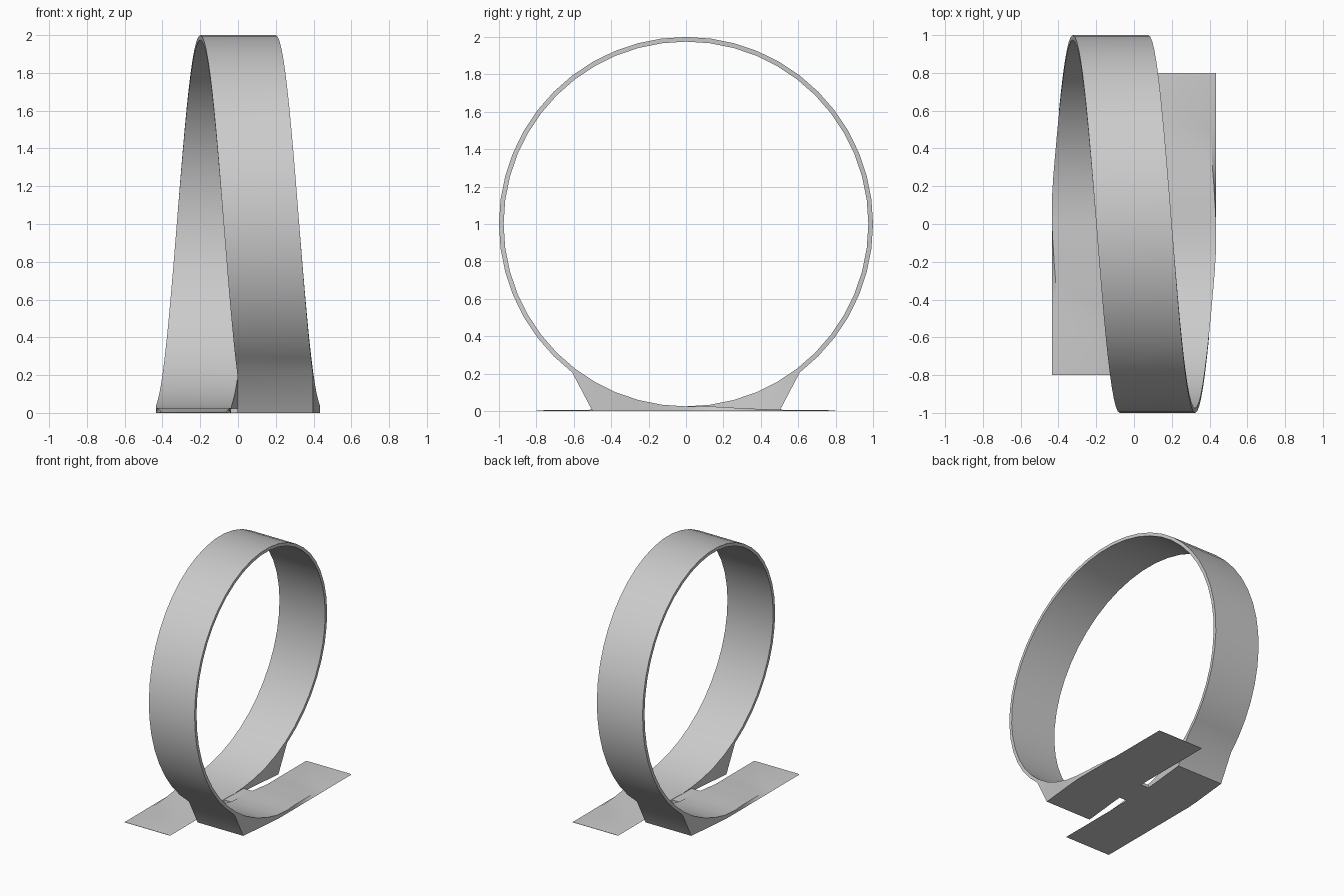
import bpy, bmesh
from math import sin, cos, pi, radians

if "Cube" in bpy.data.objects:
    bpy.data.objects.remove(bpy.data.objects["Cube"])

HALF = 0.2      # half width of the ribbon
END_X = 0.235   # sideways offset of the flat exits
THICK = 0.025
SEG = 24        # segments per half loop
FOOT = 19       # step where the foot block begins


def section(x, low, high, inset=0.0):
    """Ribbon cross-section: two under points and two upper points."""
    return [(x - HALF, *low), (x + HALF, *low),
            (x + HALF - inset, *high), (x - HALF + inset, *high)]


def circle(a, r):
    return (-r * sin(a), 1 + r * cos(a))


def mesh_object(name, bm):
    bmesh.ops.remove_doubles(bm, verts=bm.verts, dist=0.00005)
    bmesh.ops.recalc_face_normals(bm, faces=bm.faces)
    me = bpy.data.meshes.new(name)
    bm.to_mesh(me)
    bm.free()
    ob = bpy.data.objects.new(name, me)
    bpy.context.collection.objects.link(ob)
    return ob


# Half of the track: top of loop, down the front, foot block, exit ramp
half = []
for i in range(SEG + 1):
    a = pi * i / SEG
    x = min(END_X, 0.248 * a / pi)
    top = circle(a, 1 - THICK)
    if i <= FOOT:
        half.append(section(x, circle(a, 1), top))
    if i >= FOOT:
        t = (i - FOOT) / (SEG - FOOT)
        half.append(section(x, (-0.5 * (1 - t), 0), top))
for y, z, inset in ((0.1, 0.026, 0.006), (0.2, 0.021, 0.012), (0.3, 0.015, 0.02),
                    (0.5, 0.007, 0.025), (0.75, 0.005, 0.025), (0.8, 0.002, 0.025)):
    half.append(section(END_X, (y, 0), (y, z), inset))

# The other half is the same, turned 180 degrees about z
turned = [[(-s[k][0], -s[k][1], s[k][2]) for k in (1, 0, 3, 2)] for s in half]
sections = turned[:0:-1] + half

bm = bmesh.new()
rings = [[bm.verts.new(p) for p in s] for s in sections]
for r, s in zip(rings, rings[1:]):
    for k in range(4):
        n = (k + 1) % 4
        bm.faces.new((r[k], r[n], s[n], s[k]))
bm.faces.new(rings[0])
bm.faces.new(rings[-1])
track = mesh_object("loop_track", bm)

# Small web joining the two ribbons at the bottom
bm = bmesh.new()
bmesh.ops.create_cube(bm, size=1)
for v in bm.verts:
    v.co = (v.co.x * 0.09, v.co.y * 0.24, (v.co.z + 0.5) * 0.024)
mesh_object("centre_web", bm)

# Smooth ribbon with sharp edges
bpy.context.view_layer.objects.active = track
track.select_set(True)
bpy.ops.object.shade_smooth_by_angle(angle=radians(25))
